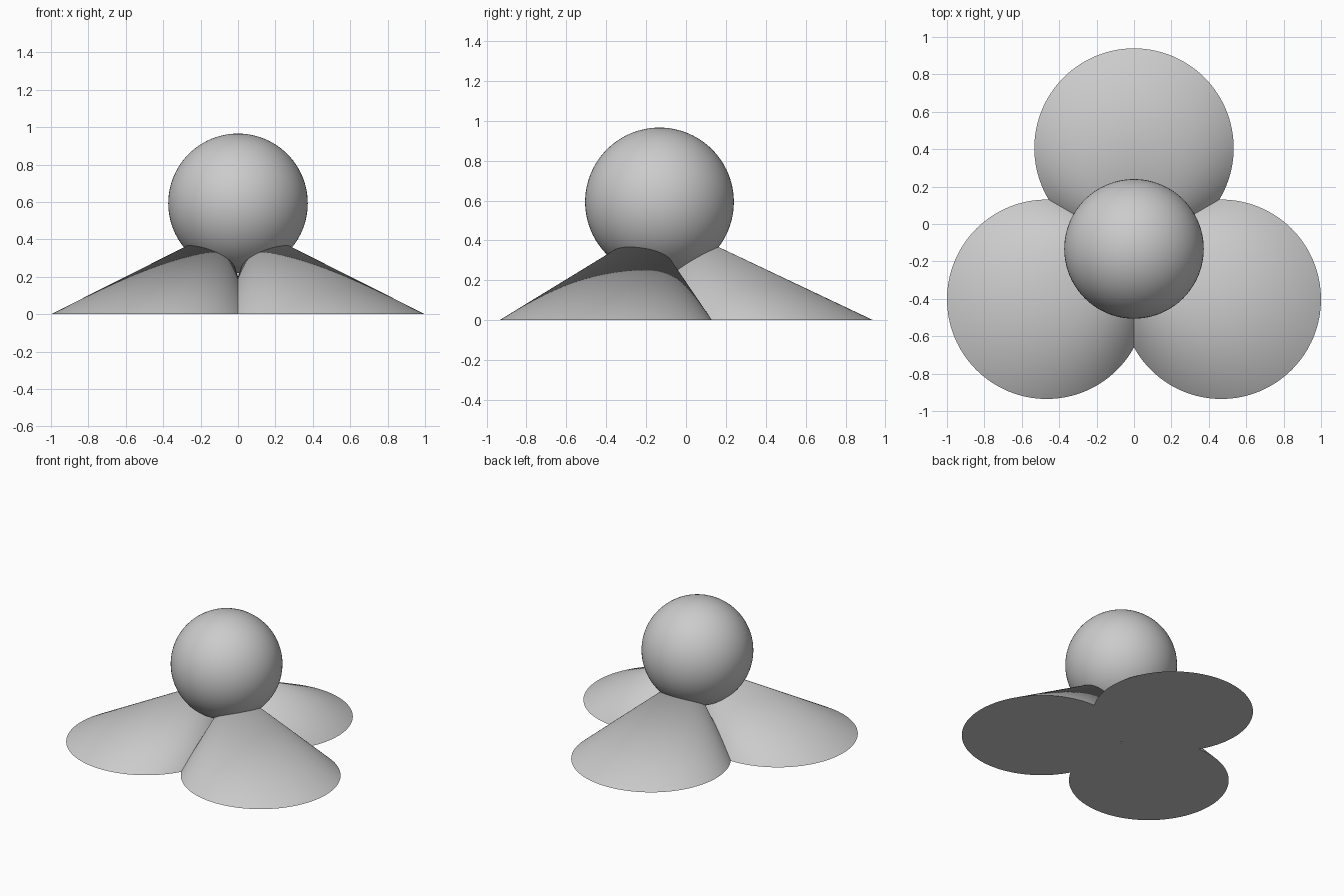
import bpy
import bmesh
import math
from mathutils import Vector

default = bpy.data.objects.get("Cube")
if default:
    bpy.data.objects.remove(default, do_unlink=True)

grey = bpy.data.materials.new("plain grey")
grey.use_nodes = True
colour = (0.6, 0.6, 0.6, 1)
grey.diffuse_color = colour
grey.node_tree.nodes["Principled BSDF"].inputs["Base Color"].default_value = colour

AXIS = Vector((0, -0.133, 0))    # vertical axis shared by all parts


def finish(name, bm):
    """Turn a bmesh into a smooth-shaded object with crisp edges."""
    bmesh.ops.recalc_face_normals(bm, faces=bm.faces)
    mesh = bpy.data.meshes.new(name)
    bm.to_mesh(mesh)
    bm.free()
    mesh.materials.append(grey)
    obj = bpy.data.objects.new(name, mesh)
    bpy.context.collection.objects.link(obj)
    bpy.ops.object.select_all(action="DESELECT")
    obj.select_set(True)
    bpy.context.view_layer.objects.active = obj
    bpy.ops.object.shade_smooth_by_angle(angle=math.radians(35))
    return obj


def leaning_cone(name, degrees, sides=128):
    """Cone on a round base, its tip leaning in towards the axis."""
    a = math.radians(degrees)
    outward = Vector((math.cos(a), math.sin(a), 0))
    centre = AXIS + outward * 0.539
    tip_point = AXIS + outward * 0.1 + Vector((0, 0, 0.46))
    bm = bmesh.new()
    bmesh.ops.create_circle(bm, cap_ends=True, radius=0.533, segments=sides)
    bmesh.ops.translate(bm, verts=bm.verts, vec=centre)
    rim = list(bm.edges)
    tip = bm.verts.new(tip_point)
    for edge in rim:
        bm.faces.new((*edge.verts, tip))
    return finish(name, bm)


# Three spreading feet
for name, degrees in (("back_foot", 90), ("right_foot", 210), ("left_foot", 330)):
    leaning_cone(name, degrees)

# Ball resting on the feet
bm = bmesh.new()
bmesh.ops.create_uvsphere(bm, u_segments=96, v_segments=48, radius=0.373)
bmesh.ops.translate(bm, verts=bm.verts, vec=AXIS + Vector((0, 0, 0.593)))
finish("ball", bm)
